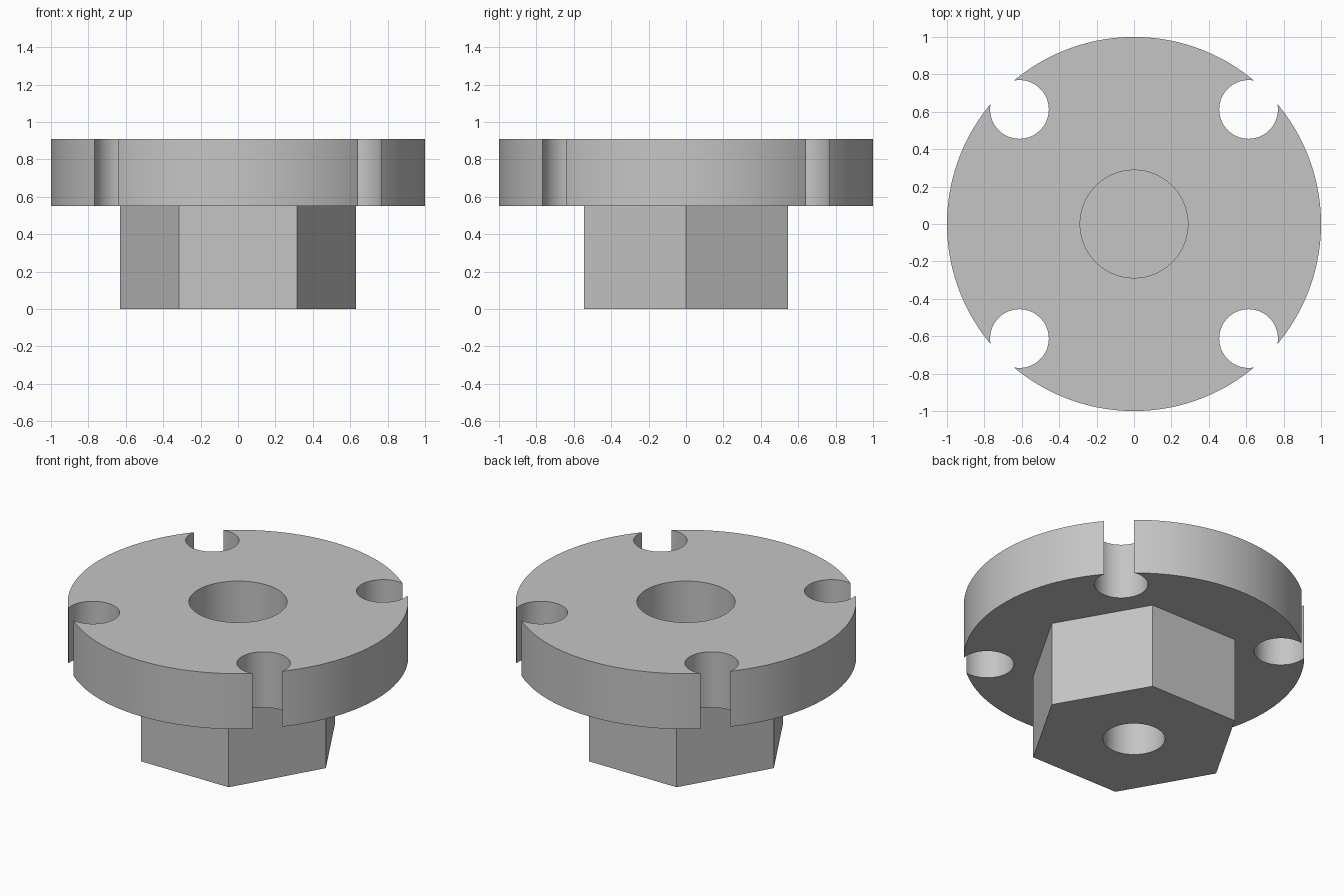
import bpy
import math

if "Cube" in bpy.data.objects:
    bpy.data.objects.remove(bpy.data.objects["Cube"], do_unlink=True)

# Main sizes
FLANGE_BOTTOM, TOP = 0.55, 0.91
HEX_RADIUS = 0.63
NOTCH_OFFSET, NOTCH_RADIUS = 0.6125, 0.157

grey = bpy.data.materials.new("plain grey")
grey.use_nodes = True
colour = (0.56, 0.56, 0.56, 1)
grey.diffuse_color = colour
grey.node_tree.nodes["Principled BSDF"].inputs["Base Color"].default_value = colour


def prism(name, radius, z0, z1, sides=96, x=0, y=0, turn=0):
    """Upright cylinder or prism between two heights."""
    bpy.ops.mesh.primitive_cylinder_add(
        vertices=sides, radius=radius, depth=z1 - z0,
        location=(x, y, (z0 + z1) / 2), rotation=(0, 0, turn))
    obj = bpy.context.object
    obj.name = obj.data.name = name
    obj.data.materials.append(grey)
    return obj


def combine(target, tool, operation):
    """Apply a boolean and remove its tool."""
    mod = target.modifiers.new(tool.name, "BOOLEAN")
    mod.operation = operation
    mod.solver = "EXACT"
    mod.object = tool
    bpy.context.view_layer.objects.active = target
    bpy.ops.object.modifier_apply(modifier=mod.name)
    bpy.data.objects.remove(tool, do_unlink=True)


# Round flange joined to the hexagonal base, corners pointing along x
hub = prism("flanged_hub", 1, FLANGE_BOTTOM, TOP, sides=128)
base = prism("hex_base", HEX_RADIUS, 0, FLANGE_BOTTOM + 0.05, sides=6, turn=math.pi / 6)
combine(hub, base, "UNION")

# Four open round notches in the rim
for sx in (-1, 1):
    for sy in (-1, 1):
        notch = prism("rim_notch", NOTCH_RADIUS, FLANGE_BOTTOM - 0.1, TOP + 0.1, sides=64,
                      x=sx * NOTCH_OFFSET, y=sy * NOTCH_OFFSET)
        combine(hub, notch, "DIFFERENCE")

# Wide blind bore from the top, narrow blind bore from below
combine(hub, prism("top_bore", 0.288, FLANGE_BOTTOM, TOP + 0.1), "DIFFERENCE")
combine(hub, prism("bottom_bore", 0.182, -0.1, 0.36), "DIFFERENCE")

# Smooth round walls with sharp edges
hub.data.materials.clear()
hub.data.materials.append(grey)
bpy.ops.object.select_all(action="DESELECT")
hub.select_set(True)
bpy.context.view_layer.objects.active = hub
bpy.ops.object.shade_smooth_by_angle(angle=math.radians(30))
